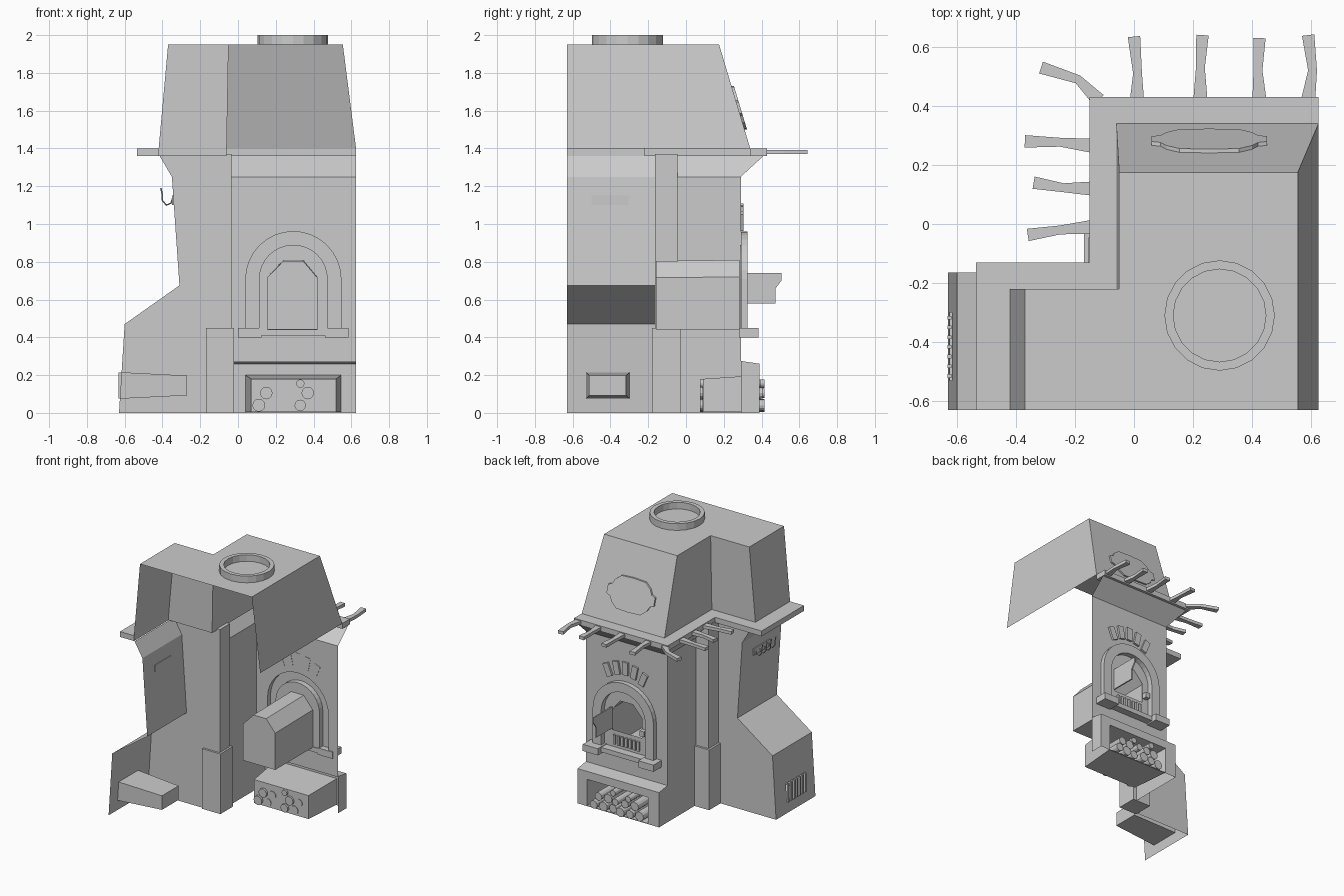
import bpy, bmesh, math
from mathutils import Vector, Matrix

if "Cube" in bpy.data.objects:
    bpy.data.objects.remove(bpy.data.objects["Cube"])

stone = bpy.data.materials.new("grey_stone")
stone.diffuse_color = (0.6, 0.6, 0.6, 1)
stone.use_nodes = True
stone.node_tree.nodes["Principled BSDF"].inputs["Base Color"].default_value = stone.diffuse_color


def finish(name, bm, recalc=True):
    if recalc:
        bmesh.ops.recalc_face_normals(bm, faces=bm.faces)
    me = bpy.data.meshes.new(name)
    bm.to_mesh(me)
    bm.free()
    me.materials.append(stone)
    ob = bpy.data.objects.new(name, me)
    bpy.context.collection.objects.link(ob)
    return ob


def sheet(name, loops, normal):
    """Flat wall: first loop is the outline, the others are holes."""
    bm = bmesh.new()
    for loop in loops:
        vs = [bm.verts.new(p) for p in loop]
        for a, b in zip(vs, vs[1:] + vs[:1]):
            bm.edges.new((a, b))
    bmesh.ops.triangle_fill(bm, edges=bm.edges[:], use_beauty=True, use_dissolve=False)
    bm.normal_update()
    for f in bm.faces:
        if f.normal.dot(Vector(normal)) < 0:
            f.normal_flip()
    return finish(name, bm, False)


def loft(name, loops, closed=True, cap_start=False, cap_end=False, flip=False):
    """Skin through matching loops."""
    bm = bmesh.new()
    rows = [[bm.verts.new(p) for p in loop] for loop in loops]
    n = len(rows[0])
    for r, s in zip(rows, rows[1:]):
        for i in range(n if closed else n - 1):
            j = (i + 1) % n
            bm.faces.new((r[i], r[j], s[j], s[i]))
    if cap_start:
        bm.faces.new(rows[0][::-1])
    if cap_end:
        bm.faces.new(rows[-1])
    if flip:
        bmesh.ops.reverse_faces(bm, faces=bm.faces[:])
    return finish(name, bm, cap_start and cap_end)


def box(name, x0, x1, y0, y1, z0, z1, rot=0):
    bm = bmesh.new()
    bmesh.ops.create_cube(bm, size=1)
    m = (Matrix.Translation(((x0 + x1) / 2, (y0 + y1) / 2, (z0 + z1) / 2))
         @ Matrix.Rotation(rot, 4, 'Y') @ Matrix.Diagonal((x1 - x0, y1 - y0, z1 - z0, 1)))
    bmesh.ops.transform(bm, matrix=m, verts=bm.verts)
    return finish(name, bm)


def prism(name, pts, z0, z1):
    return loft(name, [[(x, y, z) for x, y in pts] for z in (z0, z1)], True, True, True)


def xz(pts, y):
    return [(x, y, z) for x, z in pts]


def rect(x0, x1, z0, z1):
    return [(x0, z0), (x1, z0), (x1, z1), (x0, z1)]


def arch(inset, z0):
    cx, r = 0.293, 0.252 - inset
    return ([(cx - r, z0)] + [(cx - r * math.cos(math.pi * i / 16), 0.708 + r * math.sin(math.pi * i / 16))
            for i in range(17)] + [(cx + r, z0)])


F = -0.63   # open side of the shell
R = 0.625

# Hood: L-shaped sloping shell, open towards the wall side
low = [(R, F), (R, 0.34), (-0.06, 0.34), (-0.06, -0.22), (-0.42, -0.22), (-0.42, F)]
top = [(0.555, F), (0.555, 0.175), (-0.05, 0.175), (-0.05, -0.22), (-0.37, -0.22), (-0.37, F)]
loft("hood_sides", [[(x, y, 1.4) for x, y in low], [(x, y, 1.95) for x, y in top]], False)
sheet("hood_top", [[(x, y, 1.95) for x, y in top]], (0, 0, 1))

# Chimney collar
ring = lambda r, z: [(0.29 + r * math.cos(math.tau * i / 20), -0.31 + r * math.sin(math.tau * i / 20), z)
                     for i in range(20)]
collar = loft("chimney_collar", [ring(0.187, 1.95), ring(0.187, 2.0), ring(0.157, 2.0), ring(0.157, 1.951)])

# Plaque on the hood slope
half = [(0.0, 0.115), (0.1, 0.11), (0.145, 0.075), (0.165, 0.04), (0.195, 0.03)]
quad = half + [(x, -z) for x, z in half[::-1]]
outline = quad + [(-x, z) for x, z in quad[-2:0:-1]]
slope = lambda z: 0.34 - 0.3 * (z - 1.4)
loft("hood_plaque", [[(0.255 + x, slope(1.615 + z) + d, 1.615 + z) for x, z in outline]
                     for d in (0, 0.013)], True, True, True)

# Shelf around the hood
prism("shelf", [(-0.535, F), (-0.42, F), (-0.42, -0.22), (-0.06, -0.22), (-0.06, 0.34), (R, 0.34),
                (R, 0.43), (-0.15, 0.43), (-0.15, -0.13), (-0.535, -0.13)], 1.36, 1.4)

# Twig-shaped racks on the shelf edge
twigs = [[(0.01, 0.42), (0.012, 0.51), (0.0, 0.635)], [(0.225, 0.42), (0.225, 0.53), (0.232, 0.64)],
         [(0.425, 0.42), (0.42, 0.52), (0.425, 0.63)], [(0.59, 0.42), (0.605, 0.52), (0.59, 0.64)],
         [(-0.12, 0.42), (-0.19, 0.49), (-0.315, 0.53)], [(-0.14, 0.265), (-0.25, 0.277), (-0.37, 0.28)],
         [(-0.14, 0.12), (-0.24, 0.123), (-0.34, 0.14)], [(-0.14, -0.01), (-0.25, -0.02), (-0.36, -0.037)]]
for path in twigs:
    pts = [Vector(p) for p in path]
    rows = []
    for i, p in enumerate(pts):
        d = (pts[min(i + 1, 2)] - pts[max(i - 1, 0)]).normalized()
        s = Vector((-d.y, d.x)) * (0.024, 0.015, 0.021)[i]
        a, b = p + s, p - s
        rows.append([(a.x, a.y, 1.37), (b.x, b.y, 1.37), (b.x, b.y, 1.393), (a.x, a.y, 1.393)])
    loft("twig", rows, True, True, True)

# Main body: left wall, flared top
loft("body_left_wall", [[(-0.05, 0.29, z), (-0.05, -0.165, z)] for z in (0, 1.25)], False)
loft("body_flare", [[(R, 0.29, 1.25), (-0.05, 0.29, 1.25), (-0.05, -0.165, 1.25)],
                    [(R, 0.41, 1.36), (-0.13, 0.41, 1.36), (-0.13, -0.165, 1.36)]], False)

# Oven wall with arched surround
sheet("oven_wall", [xz(rect(-0.05, R, 0.27, 1.25), 0.29), xz(arch(0, 0.435), 0.29)], (0, 1, 0))
loft("arch_surround", [xz(arch(0, 0.435), 0.29), xz(arch(0, 0.435), 0.325), xz(arch(0.07, 0.436), 0.325),
                       xz(arch(0.07, 0.436), 0.285)], flip=True)
oven = [(0.155, 0.44), (0.42, 0.44), (0.42, 0.72), (0.345, 0.81), (0.24, 0.81), (0.155, 0.72)]
door = [(0.165, 0.57), (0.41, 0.57), (0.41, 0.72), (0.345, 0.8), (0.24, 0.8), (0.165, 0.72)]
sheet("oven_back_plate", [xz(arch(0.07, 0.436), 0.285), xz(door, 0.285)], (0, 1, 0))
loft("oven_chamber", [xz(oven, 0.284), xz([(x, z * 0.98 + 0.01) for x, z in oven], -0.16)],
     cap_end=True)

# Open oven door, latch and ash grille
loft("oven_door", [[(x, y, z) for y, z in [(0.285, 0.74), (0.505, 0.74), (0.505, 0.7), (0.475, 0.66),
                                           (0.475, 0.58), (0.285, 0.58)]] for x in (0.41, 0.42)],
     True, True, True)
box("door_latch", 0.125, 0.16, 0.285, 0.32, 0.6, 0.64)
for i in range(7):
    box("ash_grille_bar", 0.18 + i * 0.033, 0.198 + i * 0.033, 0.285, 0.3, 0.47, 0.54)

# Fan of bricks over the arch
for i in range(-2, 3):
    x, z = 0.293 + i * 0.073, 1.06 - 0.011 * i * i
    box("arch_brick", x - 0.023, x + 0.023, 0.288, 0.305, z - 0.048, z + 0.048, i * 0.2)

# Ledge with end blocks under the oven
box("oven_ledge", 0.02, 0.57, 0.28, 0.345, 0.41, 0.445)
for x in (0.0, 0.46):
    box("ledge_block", x, x + 0.125, 0.28, 0.385, 0.4, 0.45)

# Firewood base with tapered niche
sheet("wood_base_face", [xz(rect(-0.05, R, 0, 0.26), 0.39), xz(rect(0.04, 0.545, 0.005, 0.2), 0.39)], (0, 1, 0))
loft("wood_base_top", [[(R, 0.29, 0.275), (-0.05, 0.29, 0.275)], [(R, 0.39, 0.26), (-0.05, 0.39, 0.26)]], False, flip=True)
for x in (-0.05, R):
    sheet("wood_base_end", [[(x, 0.29, 0), (x, 0.39, 0), (x, 0.39, 0.26), (x, 0.29, 0.275)]], (x, 0, 0))
loft("wood_niche", [xz(rect(0.04, 0.545, 0.005, 0.2), 0.39), xz(rect(0.07, 0.52, 0.005, 0.18), 0.09)], cap_end=True)

# Stacked logs
spots = [(0.11 + i * 0.073, 0.04, 0.034 - 0.004 * (i % 2)) for i in range(6)]
spots += [(0.15 + i * 0.073, 0.105, 0.033 - 0.004 * (i % 3)) for i in range(5)]
spots += [(0.19, 0.155, 0.022), (0.33, 0.155, 0.022)]
for i, (x, z, r) in enumerate(spots):
    bm = bmesh.new()
    m = Matrix.Translation((x, 0.235 + 0.01 * (i % 3), z)) @ Matrix.Rotation(math.pi / 2, 4, 'X')
    bmesh.ops.create_cone(bm, cap_ends=True, segments=12, radius1=r, radius2=r, depth=0.32, matrix=m)
    finish("log", bm)

# Corner column with wider foot
box("corner_column", -0.155, -0.035, -0.165, -0.045, 0, 1.37)
box("column_foot", -0.17, -0.02, -0.18, -0.03, 0, 0.45)

# Bench wing: stepped left wall and closing wall
prof = [(-0.6, 0.47), (-0.31, 0.675), (-0.35, 1.25), (-0.415, 1.36)]
loft("wing_side", [[(x, F, z) for x, z in prof], [(x, -0.165, z) for x, z in prof]], False)
sheet("wing_end", [xz([(-0.63, 0)] + prof + [(-0.05, 1.36), (-0.05, 0)], -0.165)], (0, 1, 0))
hole = [(-0.53, 0.075), (-0.3, 0.075), (-0.3, 0.215), (-0.53, 0.215)]
wx = lambda z: -0.63 + z * 0.03 / 0.47
sheet("wing_foot_wall", [[(wx(z), y, z) for y, z in [(F, 0), (-0.165, 0), (-0.165, 0.47), (F, 0.47)]],
                         [(wx(z), y, z) for y, z in hole]], (-1, 0, 0))

# Vent recess with bars
loft("vent_recess", [[(wx(z), y, z) for y, z in hole],
                     [(-0.27, -0.415 + (y + 0.415) * 0.85, 0.145 + (z - 0.145) * 0.75) for y, z in hole]],
     cap_end=True)
for i in range(7):
    y = -0.515 + i * 0.033
    box("vent_bar", -0.632, -0.618, y - 0.006, y + 0.006, 0.075, 0.215)

# Hook rail on the wing
box("hook_rail", -0.35, -0.338, -0.5, -0.305, 1.1, 1.15)
for i in range(4):
    y = -0.48 + i * 0.052
    cu = bpy.data.curves.new("hook", 'CURVE')
    cu.dimensions, cu.bevel_depth, cu.bevel_resolution = '3D', 0.004, 0
    sp = cu.splines.new('POLY')
    path = [(-0.345, 1.14), (-0.355, 1.11), (-0.38, 1.1), (-0.4, 1.125), (-0.4, 1.15), (-0.408, 1.19)]
    sp.points.add(len(path) - 1)
    for p, (x, z) in zip(sp.points, path):
        p.co = (x, y, z, 1)
    cu.materials.append(stone)
    bpy.context.collection.objects.link(bpy.data.objects.new("hook", cu))
